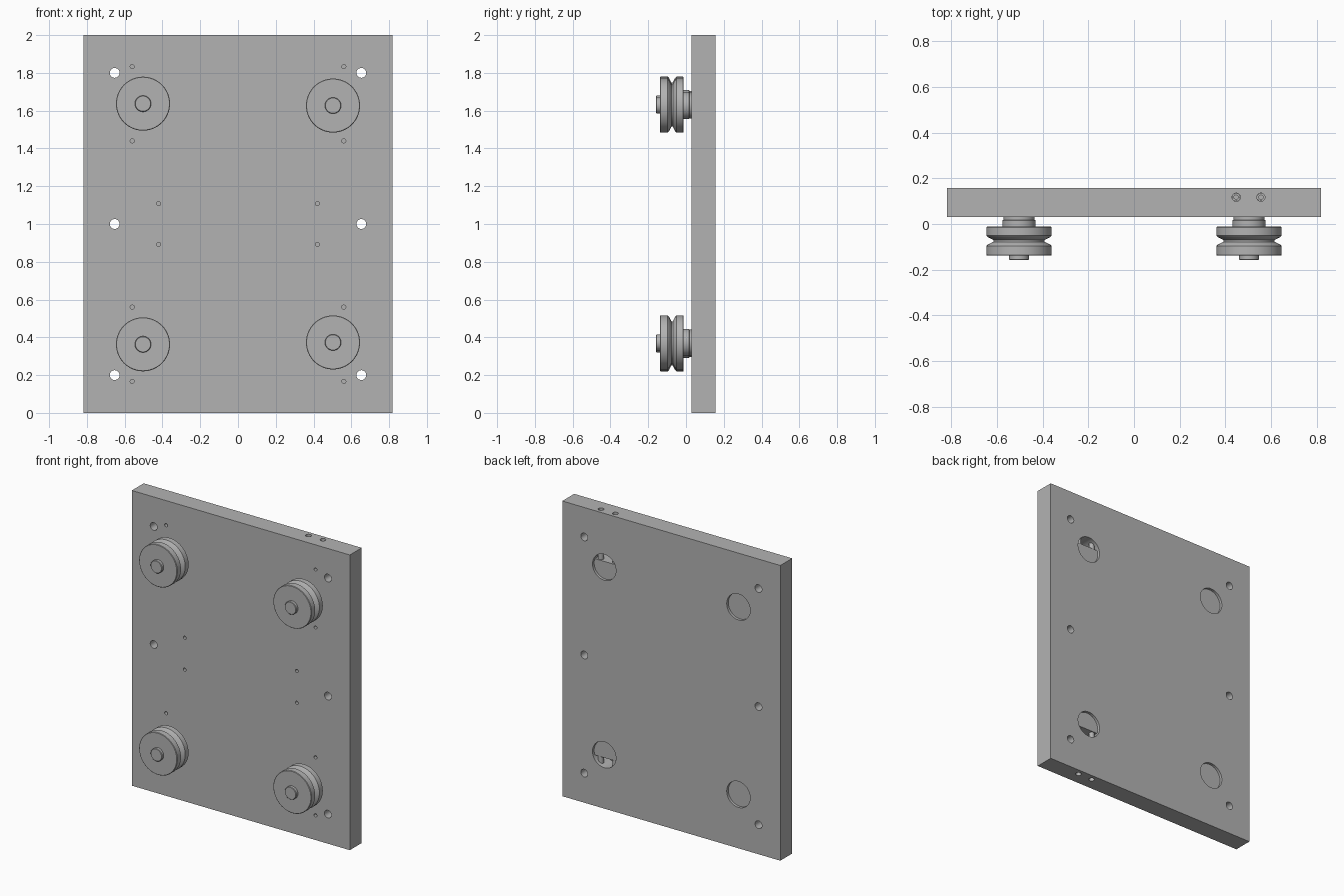
import bpy, bmesh, math
from mathutils import Matrix, Vector

cube = bpy.data.objects.get("Cube")
if cube:
    bpy.data.objects.remove(cube, do_unlink=True)

grey = bpy.data.materials.new("machined grey")
grey.use_nodes = True
grey.diffuse_color = (0.45, 0.45, 0.45, 1)
grey.node_tree.nodes["Principled BSDF"].inputs["Base Color"].default_value = grey.diffuse_color

FRONT, BACK = 0.03, 0.157
HALF_W = 0.817
WHEEL_X = 0.503


def add_object(name, bm):
    bmesh.ops.recalc_face_normals(bm, faces=bm.faces)
    mesh = bpy.data.meshes.new(name)
    bm.to_mesh(mesh)
    bm.free()
    mesh.materials.append(grey)
    obj = bpy.data.objects.new(name, mesh)
    bpy.context.collection.objects.link(obj)
    return obj


def smooth(obj):
    bpy.ops.object.select_all(action="DESELECT")
    obj.select_set(True)
    bpy.context.view_layer.objects.active = obj
    bpy.ops.object.shade_smooth_by_angle(angle=math.radians(30))


def box(bm, low, high):
    low, high = Vector(low), Vector(high)
    matrix = Matrix.Translation((low + high) / 2) @ Matrix.Diagonal((*(high - low), 1))
    bmesh.ops.create_cube(bm, size=1, matrix=matrix)


def rod(bm, start, end, radius, segments=32):
    """Cylinder between two points."""
    start, end = Vector(start), Vector(end)
    axis = end - start
    turn = axis.to_track_quat("Z", "Y").to_matrix().to_4x4()
    bmesh.ops.create_cone(bm, cap_ends=True, segments=segments, radius1=radius,
                          radius2=radius, depth=axis.length,
                          matrix=Matrix.Translation((start + end) / 2) @ turn)


def lathe(bm, profile, x, z, segments=64):
    """Revolve (radius, y) points about an axis running front to back."""
    verts = [bm.verts.new((x + r, y, z)) for r, y in profile]
    edges = [bm.edges.new(pair) for pair in zip(verts, verts[1:])]
    bmesh.ops.spin(bm, geom=verts + edges, cent=(x, 0, z), axis=(0, 1, 0),
                   angle=math.tau, steps=segments, use_duplicate=False)
    bmesh.ops.remove_doubles(bm, verts=bm.verts, dist=1e-5)


def cut(obj, bm):
    cutter = add_object("cutter", bm)
    cutter.hide_render = True
    mod = obj.modifiers.new("cut", "BOOLEAN")
    mod.operation, mod.solver, mod.object = "DIFFERENCE", "EXACT", cutter
    bpy.context.view_layer.objects.active = obj
    bpy.ops.object.modifier_apply(modifier=mod.name)
    bpy.data.objects.remove(cutter, do_unlink=True)


# Mounting plate
bm = bmesh.new()
box(bm, (-HALF_W, FRONT, 0), (HALF_W, BACK, 2))
plate = add_object("mounting_plate", bm)

# Through holes, small blind holes on the front, and bores in the back
bm = bmesh.new()
for side in (-1, 1):
    for z in (0.2, 1.0, 1.8):
        rod(bm, (side * 0.653, FRONT - 0.1, z), (side * 0.653, BACK + 0.1, z), 0.026)
    for end in (-1, 1):
        for x, rise in ((0.56, 0.44), (0.56, 0.833), (0.42, 0.108)):
            z = 1 + end * rise
            rod(bm, (side * x, FRONT - 0.05, z), (side * x, FRONT + 0.06, z), 0.011, 16)
        z = 1 + end * 0.635
        rod(bm, (side * WHEEL_X, 0.05, z), (side * WHEEL_X, BACK + 0.05, z), 0.088, 48)
cut(plate, bm)

# Adjusting screw holes in the top and bottom edges, reaching the bores
bm = bmesh.new()
for x in (0.447, 0.555):
    for end in (-1, 1):
        rod(bm, (x, 0.117, 1 + end * 1.1), (x, 0.117, 1 + end * 0.67), 0.018, 24)
cut(plate, bm)
smooth(plate)

wheel_profile = [(0.04, -0.138), (0.14, -0.138), (0.143, -0.135), (0.143, -0.097),
                 (0.136, -0.09), (0.112, -0.078), (0.112, -0.07), (0.136, -0.058),
                 (0.143, -0.051), (0.143, -0.015), (0.14, -0.012), (0.04, -0.012)]
spacer_profile = [(0, -0.014), (0.072, -0.014), (0.072, 0.016),
                  (0.068, 0.018), (0.068, FRONT), (0, FRONT)]
axle_profile = [(0, -0.158), (0.04, -0.158), (0.043, -0.155), (0.043, 0), (0, 0)]

for side, side_name in ((1, "left"), (-1, "right")):
    for end, end_name in ((1, "upper"), (-1, "lower")):
        place = end_name + "_" + side_name
        x = side * WHEEL_X
        z = 1 + end * (0.627 if side > 0 else 0.637)

        # Grooved wheel, spacer and axle
        for part, profile in (("grooved_wheel", wheel_profile),
                              ("spacer", spacer_profile), ("axle", axle_profile)):
            bm = bmesh.new()
            lathe(bm, profile, x, z)
            smooth(add_object(place + "_" + part, bm))

        # Disc in the back bore, with a flat for the adjusting screws on the left
        bore_z = 1 + end * 0.635
        bm = bmesh.new()
        rod(bm, (x, 0.05, bore_z), (x, 0.14, bore_z), 0.0875, 48)
        if side > 0:
            geom = list(bm.verts) + list(bm.edges) + list(bm.faces)
            result = bmesh.ops.bisect_plane(bm, geom=geom, clear_outer=True,
                                            plane_co=(x, 0, bore_z + end * 0.03),
                                            plane_no=(0, 0, end))
            rim = [e for e in result["geom_cut"] if isinstance(e, bmesh.types.BMEdge)]
            bmesh.ops.holes_fill(bm, edges=rim, sides=0)
        smooth(add_object(place + "_bore_disc", bm))

# Adjusting screws pressing on the flats
for x, name in ((0.447, "inner"), (0.555, "outer")):
    for end, end_name in ((1, "upper"), (-1, "lower")):
        bm = bmesh.new()
        rod(bm, (x, 0.117, 1 + end * 0.93), (x, 0.117, 1 + end * 0.665), 0.0175, 24)
        screw = add_object(end_name + "_" + name + "_adjusting_screw", bm)
        bm = bmesh.new()
        rod(bm, (x, 0.117, 1 + end * 0.95), (x, 0.117, 1 + end * 0.89), 0.01, 6)
        cut(screw, bm)
        smooth(screw)
